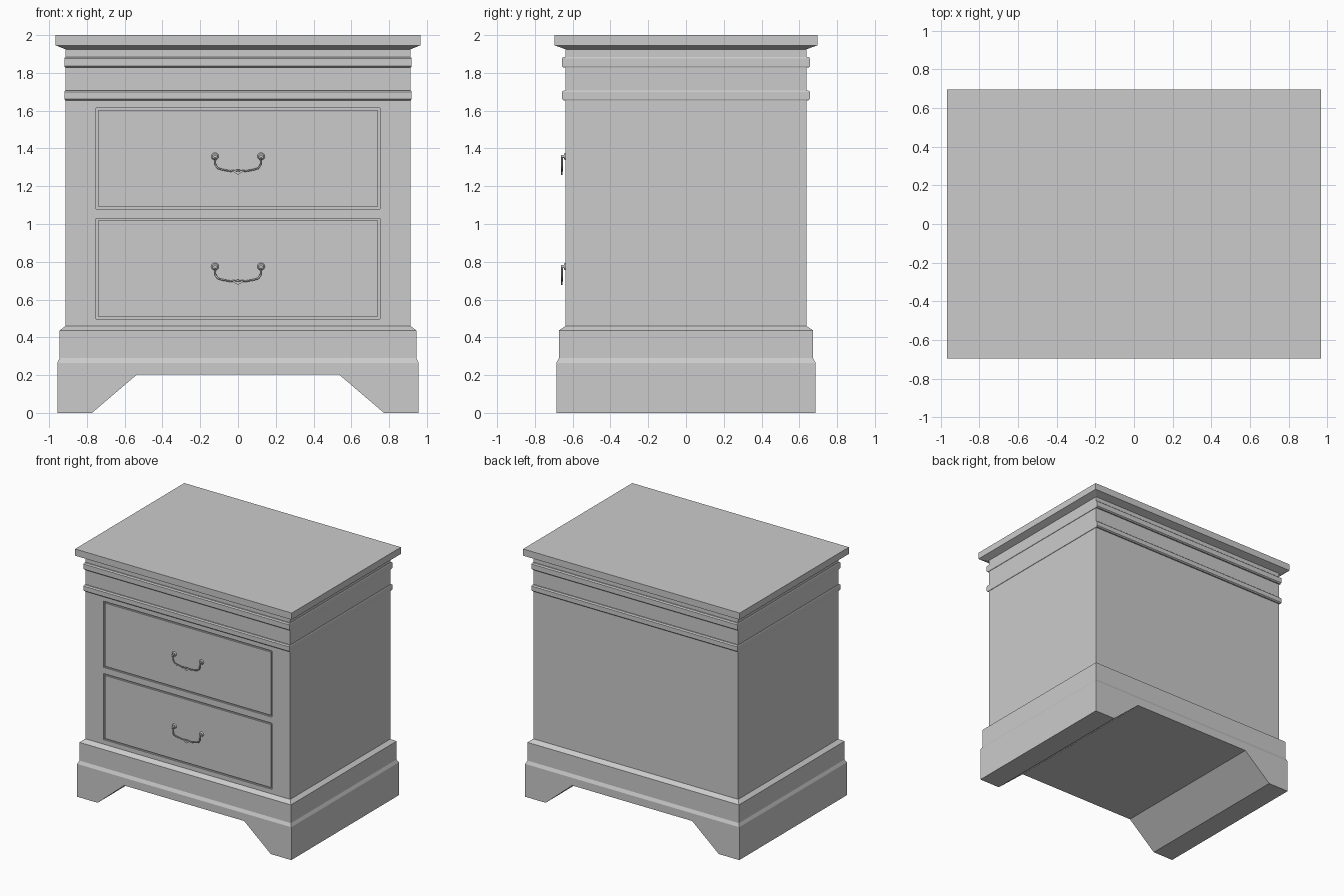
import bpy, bmesh, math
from mathutils import Matrix, Vector

if "Cube" in bpy.data.objects:
    bpy.data.objects.remove(bpy.data.objects["Cube"])


def finish(name, bm):
    bmesh.ops.recalc_face_normals(bm, faces=bm.faces)
    me = bpy.data.meshes.new(name)
    bm.to_mesh(me)
    bm.free()
    ob = bpy.data.objects.new(name, me)
    bpy.context.collection.objects.link(ob)
    return ob


def stack(name, levels):
    """Closed solid from rectangular rings (half x, half y, z)."""
    bm = bmesh.new()
    rings = [[bm.verts.new((sx * hx, sy * hy, z))
              for sx, sy in ((-1, -1), (1, -1), (1, 1), (-1, 1))]
             for hx, hy, z in levels]
    for a, b in zip(rings, rings[1:]):
        for i in range(4):
            j = (i + 1) % 4
            bm.faces.new((a[i], a[j], b[j], b[i]))
    bm.faces.new(rings[0])
    bm.faces.new(rings[-1])
    return finish(name, bm)


def prism(name, outline, y0, y1):
    """Extrude an (x, z) outline along y."""
    bm = bmesh.new()
    face = bm.faces.new([bm.verts.new((x, y0, z)) for x, z in outline])
    ext = bmesh.ops.extrude_face_region(bm, geom=[face])
    verts = [v for v in ext["geom"] if isinstance(v, bmesh.types.BMVert)]
    bmesh.ops.translate(bm, verts=verts, vec=(0, y1 - y0, 0))
    return finish(name, bm)


def rect(hx, z0, z1):
    return [(-hx, z0), (hx, z0), (hx, z1), (-hx, z1)]


def cut(ob, cutter):
    mod = ob.modifiers.new("cut", 'BOOLEAN')
    mod.operation = 'DIFFERENCE'
    mod.solver = 'EXACT'
    mod.object = cutter
    bpy.context.view_layer.objects.active = ob
    bpy.ops.object.modifier_apply(modifier=mod.name)
    bpy.data.objects.remove(cutter)


BX, BY = 0.913, 0.638          # body half sizes

# Plinth with stepped moulding and a bracket-foot arch cut front to back
plinth = stack("plinth", [(0.956, 0.686, 0), (0.956, 0.686, 0.265), (0.944, 0.673, 0.29),
                          (0.944, 0.673, 0.437), (BX, BY, 0.46)])
cut(plinth, prism("arch_cutter", [(-0.89, -0.1), (0.89, -0.1), (0.535, 0.203), (-0.535, 0.203)],
                  -1, 1))

# Cabinet body
body = stack("body", [(BX, BY, 0.46), (BX, BY, 1.925)])

# Mouldings under the top
for name, z0, z1 in (("lower_moulding", 1.655, 1.707), ("upper_moulding", 1.828, 1.885)):
    stack(name, [(BX + 0.003, 0.648, z0), (BX + 0.006, 0.657, z0 + 0.008),
                 (BX + 0.006, 0.657, z1 - 0.008), (BX + 0.003, 0.648, z1)])

# Top with sloped underside
stack("top", [(BX, BY, 1.925), (0.967, 0.696, 1.946), (0.967, 0.696, 2.0)])


def handle(prefix, z):
    """Bail pull: two rosettes with posts, a bent rod and a pointed drop."""
    half = [(0.122, 0), (0.119, -0.045), (0.108, -0.062), (0.085, -0.07), (0.04, -0.078)]
    pts = [(-x, h) for x, h in half] + [(0, -0.074)] + half[::-1]
    cu = bpy.data.curves.new(prefix + "_bail", 'CURVE')
    cu.dimensions = '3D'
    cu.bevel_depth = 0.005
    cu.bevel_resolution = 1
    cu.use_fill_caps = True
    sp = cu.splines.new('POLY')
    sp.points.add(len(pts) - 1)
    for p, (x, h) in zip(sp.points, pts):
        p.co = (x, -BY - 0.019, z + h, 1)
    bail = bpy.data.objects.new(prefix + "_bail", cu)
    bpy.context.collection.objects.link(bail)

    prism(prefix + "_drop", [(-0.035, z - 0.076), (0, z - 0.098), (0.035, z - 0.076), (0, z - 0.08)],
          -BY - 0.023, -BY - 0.015)

    bm = bmesh.new()
    for x in (-0.122, 0.122):
        for r1, r2, y0, y1 in ((0.02, 0.014, 0, 0.009), (0.008, 0.008, 0.004, 0.024)):
            m = Matrix.Translation((x, -BY - (y0 + y1) / 2, z)) @ Matrix.Rotation(math.pi / 2, 4, 'X')
            bmesh.ops.create_cone(bm, cap_ends=True, segments=12, radius1=r1, radius2=r2,
                                  depth=y1 - y0, matrix=m)
    finish(prefix + "_rosettes", bm)


# Drawers: recess in the body, flush front with a narrow gap round it, and a handle
for prefix, z0, z1, hz in (("lower_drawer", 0.497, 1.03, 0.775), ("upper_drawer", 1.08, 1.614, 1.358)):
    cut(body, prism("recess_cutter", rect(0.752, z0, z1), -BY - 0.05, -BY + 0.014))
    prism(prefix + "_front", rect(0.740, z0 + 0.012, z1 - 0.012), -BY, -BY + 0.014)
    handle(prefix, hz)
